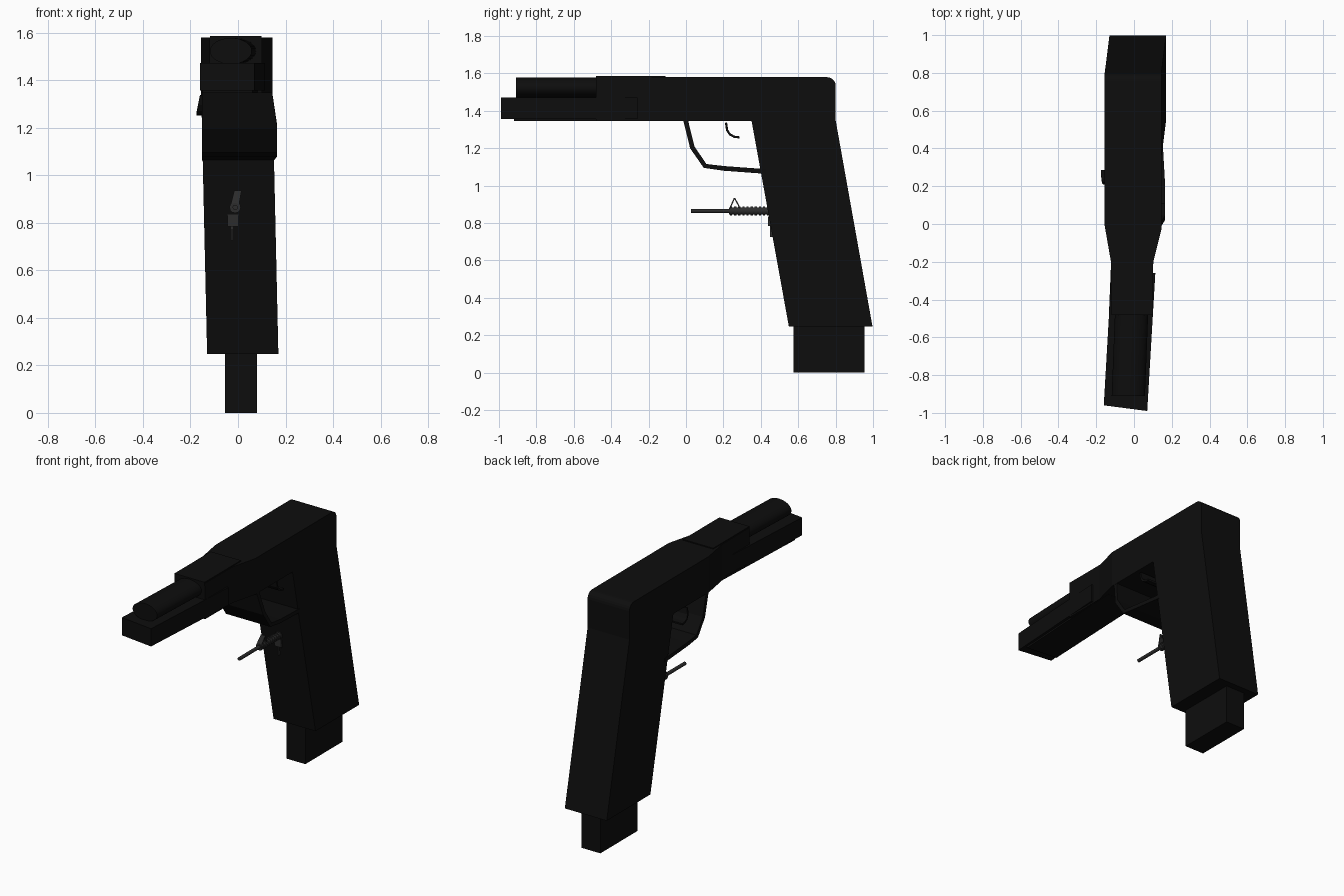
import bpy, bmesh, math
from mathutils import Vector

if "Cube" in bpy.data.objects:
    bpy.data.objects.remove(bpy.data.objects["Cube"])


def material(name, v):
    m = bpy.data.materials.new(name)
    m.diffuse_color = (v, v, v, 1)
    m.use_nodes = True
    m.node_tree.nodes["Principled BSDF"].inputs["Base Color"].default_value = m.diffuse_color
    return m


BLACK = material("black", 0.004)
STEEL = material("dark_grey", 0.025)


def finish(name, bm, mat=BLACK, smooth=False):
    bmesh.ops.recalc_face_normals(bm, faces=bm.faces[:])
    me = bpy.data.meshes.new(name)
    bm.to_mesh(me)
    bm.free()
    me.materials.append(mat)
    ob = bpy.data.objects.new(name, me)
    bpy.context.collection.objects.link(ob)
    if smooth:
        bpy.ops.object.select_all(action='DESELECT')
        ob.select_set(True)
        bpy.context.view_layer.objects.active = ob
        bpy.ops.object.shade_smooth_by_angle(angle=math.radians(40))
    return ob


def loft(a, b):
    """Closed solid between two matching loops of points."""
    bm = bmesh.new()
    va, vb = [bm.verts.new(p) for p in a], [bm.verts.new(p) for p in b]
    bm.faces.new(va)
    bm.faces.new(vb[::-1])
    for i in range(len(a)):
        j = (i + 1) % len(a)
        bm.faces.new((va[i], vb[i], vb[j], va[j]))
    return bm


def plan(pts, z0, z1):
    return loft([(x, y, z0) for x, y in pts], [(x, y, z1) for x, y in pts])


def box(name, x0, x1, y0, y1, z0, z1, mat=BLACK):
    return finish(name, plan([(x0, y0), (x1, y0), (x1, y1), (x0, y1)], z0, z1), mat)


def strip(name, path, thick):
    """Wide bent plate; path rows are y, z, left x, right x."""
    P = [Vector((p[0], p[1])) for p in path]
    inner = []
    for i, p in enumerate(P):
        t = (P[min(i + 1, len(P) - 1)] - P[max(i - 1, 0)]).normalized()
        inner.append(p + Vector((-t.y, t.x)) * thick)
    bm = bmesh.new()
    rings = []
    for p, q, r in zip(P, inner, path):
        rings.append([bm.verts.new(c) for c in ((r[2], *p), (r[3], *p), (r[3], *q), (r[2], *q))])
    for a, b in zip(rings, rings[1:]):
        for i in range(4):
            j = (i + 1) % 4
            bm.faces.new((a[i], a[j], b[j], b[i]))
    bm.faces.new(rings[0])
    bm.faces.new(rings[-1])
    return finish(name, bm)


def rod(name, a, b, rx, rz, n=16, mat=BLACK):
    """Elliptical rod running mostly along y."""
    ring = [(rx * math.cos(2 * math.pi * i / n), rz * math.sin(2 * math.pi * i / n)) for i in range(n)]
    ends = [[(c[0] + u, c[1], c[2] + v) for u, v in ring] for c in (a, b)]
    return finish(name, loft(*ends), mat, True)


# Slide: flared plan with a rounded rear top edge
bm = plan([(-0.12, -0.48), (0.10, -0.48), (0.102, -0.2), (0.145, -0.03),
           (0.145, 0.8), (-0.155, 0.8), (-0.155, -0.01), (-0.122, -0.2)], 1.347, 1.58)
rear = [e for e in bm.edges if all(v.co.y > 0.79 and v.co.z > 1.5 for v in e.verts)]
bmesh.ops.bevel(bm, geom=rear, offset=0.045, segments=5, profile=0.5, affect='EDGES')
finish("slide", bm)
box("slide_front_cap", -0.118, 0.098, -0.482, -0.11, 1.56, 1.586)

# Slightly turned rail, its underside plate, and the barrel on top
finish("lower_rail", plan([(-0.16, -0.96), (0.07, -0.99), (0.113, -0.26), (-0.118, -0.23)], 1.357, 1.472))
finish("rail_underside", plan([(-0.15, -0.9), (0.06, -0.92), (0.1, -0.12), (-0.118, -0.12)], 1.346, 1.36))
rod("barrel", (-0.03, -0.91, 1.523), (-0.01, -0.4, 1.523), 0.088, 0.055, 32)

# Leaning grip and magazine
finish("grip", loft(
    [(-0.155, 0.35, 1.35), (0.145, 0.35, 1.35), (0.145, 0.8, 1.35), (-0.155, 0.8, 1.35)],
    [(-0.13, 0.55, 0.247), (0.17, 0.55, 0.247), (0.17, 0.997, 0.247), (-0.13, 0.997, 0.247)]))
box("magazine", -0.055, 0.08, 0.575, 0.955, 0, 0.3)

# Wide trigger guard and trigger
strip("trigger_guard", [(-0.015, 1.35, -0.152, 0.143), (0.022, 1.2, -0.152, 0.165),
                        (0.095, 1.095, -0.152, 0.165), (0.2, 1.08, -0.152, 0.165),
                        (0.43, 1.063, -0.152, 0.152)], 0.025)
strip("trigger", [(0.208, 1.336, -0.16, 0.13), (0.214, 1.295, -0.168, 0.13), (0.23, 1.27, -0.172, 0.13),
                  (0.255, 1.256, -0.174, 0.13), (0.285, 1.252, -0.174, 0.13)], 0.012)

# Small device on the grip front: rod, ribbed sleeve, sight frame, tail
cx, cz = -0.012, 0.865
rod("device_rod", (cx, 0.028, cz), (cx, 0.25, cz), 0.011, 0.011, 12, STEEL)
rod("device_core", (cx, 0.23, cz), (cx, 0.47, cz), 0.019, 0.019, 12, STEEL)
for i in range(10):
    y = 0.235 + i * 0.022
    rod("device_rib", (cx, y, cz), (cx, y + 0.012, cz), 0.024, 0.024, 12, STEEL)
for y in (0.232, 0.285):
    finish("sight_leg", loft(
        [(-0.03, y, 0.88), (0.005, y, 0.88), (0.005, y + 0.007, 0.88), (-0.03, y + 0.007, 0.88)],
        [(-0.016, 0.256, 0.935), (0.015, 0.256, 0.935), (0.015, 0.263, 0.935), (-0.016, 0.263, 0.935)]), STEEL)
box("device_block", -0.045, 0.003, 0.438, 0.48, 0.785, 0.835, STEEL)
box("device_tail", -0.03, -0.022, 0.448, 0.485, 0.725, 0.79, STEEL)
